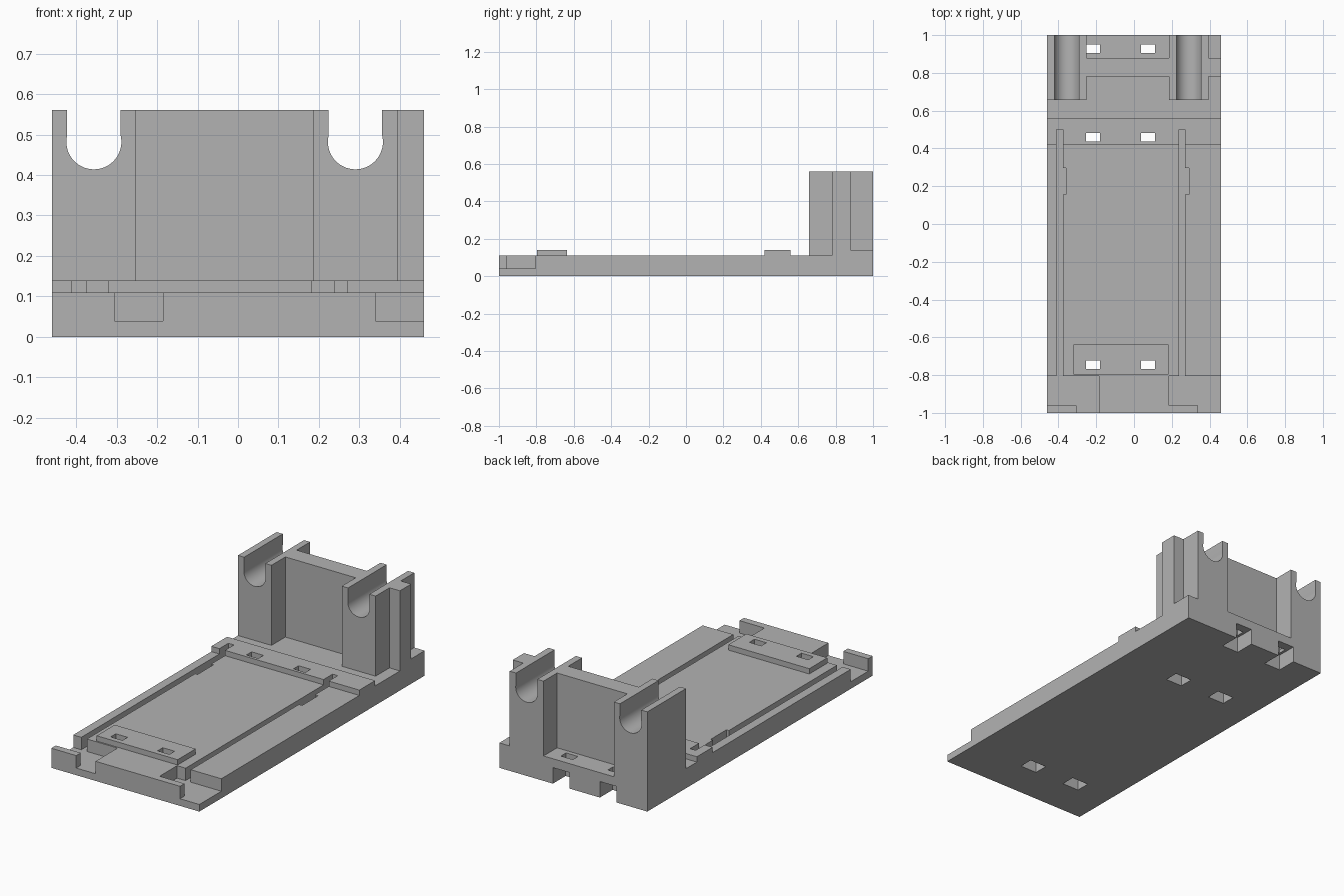
import bpy, bmesh, math

cube = bpy.data.objects.get("Cube")
if cube:
    bpy.data.objects.remove(cube, do_unlink=True)

grey = bpy.data.materials.new("plain grey")
grey.use_nodes = True
colour = (0.45, 0.45, 0.45, 1)
grey.diffuse_color = colour
grey.node_tree.nodes["Principled BSDF"].inputs["Base Color"].default_value = colour


def finish(name, bm):
    bmesh.ops.recalc_face_normals(bm, faces=bm.faces)
    mesh = bpy.data.meshes.new(name)
    bm.to_mesh(mesh)
    bm.free()
    mesh.materials.append(grey)
    obj = bpy.data.objects.new(name, mesh)
    bpy.context.collection.objects.link(obj)
    return obj


def box(name, xs, ys, zs):
    bm = bmesh.new()
    bmesh.ops.create_cube(bm, size=1)
    for v in bm.verts:
        v.co = [r[0] if c < 0 else r[1] for c, r in zip(v.co, (xs, ys, zs))]
    return finish(name, bm)


def activate(obj):
    bpy.ops.object.select_all(action='DESELECT')
    obj.select_set(True)
    bpy.context.view_layer.objects.active = obj


def cut(target, xs, ys, zs):
    cutter = box("cutter", xs, ys, zs)
    cutter.hide_render = True
    activate(target)
    mod = target.modifiers.new("cut", 'BOOLEAN')
    mod.operation = 'DIFFERENCE'
    mod.solver = 'EXACT'
    mod.object = cutter
    bpy.ops.object.modifier_apply(modifier=mod.name)
    bpy.data.objects.remove(cutter, do_unlink=True)


def cradle(name, x0, x1, cx):
    """Upright block with a rounded open channel running front to back."""
    cz, r, half, top = 0.482, 0.068, 0.066, 0.56
    a = math.acos(half / r)
    steps = 32
    pts = [(x0, DECK), (x0, top), (cx - half, top)]
    for i in range(steps + 1):
        t = math.pi - a + (math.pi + 2 * a) * i / steps
        pts.append((cx + r * math.cos(t), cz + r * math.sin(t)))
    pts += [(cx + half, top), (x1, top), (x1, DECK)]
    bm = bmesh.new()
    face = bm.faces.new([bm.verts.new((x, 0.657, z)) for x, z in pts])
    ext = bmesh.ops.extrude_face_region(bm, geom=[face])
    for v in ext["geom"]:
        if isinstance(v, bmesh.types.BMVert):
            v.co.y = BACK
    obj = finish(name, bm)
    activate(obj)
    bpy.ops.object.shade_smooth_by_angle(angle=math.radians(30))


SIDE, BACK, DECK, RAISED, POCKET = 0.46, 1.0, 0.11, 0.14, 0.04
HIGH = (POCKET, 0.3)

# Base and raised strips
base = box("base_plate", (-SIDE, SIDE), (-1, BACK), (0, DECK))
crossbar = box("crossbar", (-SIDE, SIDE), (0.42, 0.56), (DECK, RAISED))
front_pad = box("front_pad", (-0.32, 0.183), (-0.797, -0.637), (DECK, RAISED))
ledge = box("rear_ledge", (-0.252, 0.185), (0.88, BACK), (DECK, RAISED))
box("rear_corner_ledge", (0.395, SIDE), (0.88, BACK), (DECK, RAISED))

# Corner pockets, each with a low lip left at part of the front edge
for lip, pocket, mouth in (("left", (-0.6, -0.185), (-0.305, -0.185)),
                           ("right", (0.185, 0.6), (0.34, 0.6))):
    cut(base, pocket, (-0.96, -0.805), HIGH)
    cut(base, mouth, (-1.1, -0.9), HIGH)

# Long wire grooves with a short widened bay
for x0, x1, bay in ((-0.41, -0.375, -0.36), (0.238, 0.27, 0.29)):
    cut(base, (x0, x1), (-0.85, 0.5), HIGH)
    cut(base, (x0, bay), (0.155, 0.297), HIGH)
    cut(crossbar, (x0, x1), (0.3, 0.5), HIGH)

# Fixing slots with wider recesses underneath
for cx in (-0.217, 0.075):
    for cy, strip in ((-0.745, front_pad), (0.46, crossbar), (0.927, ledge)):
        slot = ((cx - 0.037, cx + 0.037), (cy - 0.023, cy + 0.023), (-0.1, 0.3))
        cut(base, *slot)
        cut(strip, *slot)
        rear = 1.1 if strip == ledge else cy + 0.04
        cut(base, (cx - 0.052, cx + 0.052), (cy - 0.04, rear), (-0.1, 0.09))

# Rear uprights
cradle("left_cradle", -SIDE, -0.252, -0.356)
cradle("right_cradle", 0.185, 0.395, 0.29)
box("cradle_web", (-0.252, 0.185), (0.78, 0.88), (DECK, 0.56))
box("side_flange", (0.395, SIDE), (0.78, 0.88), (DECK, 0.56))
